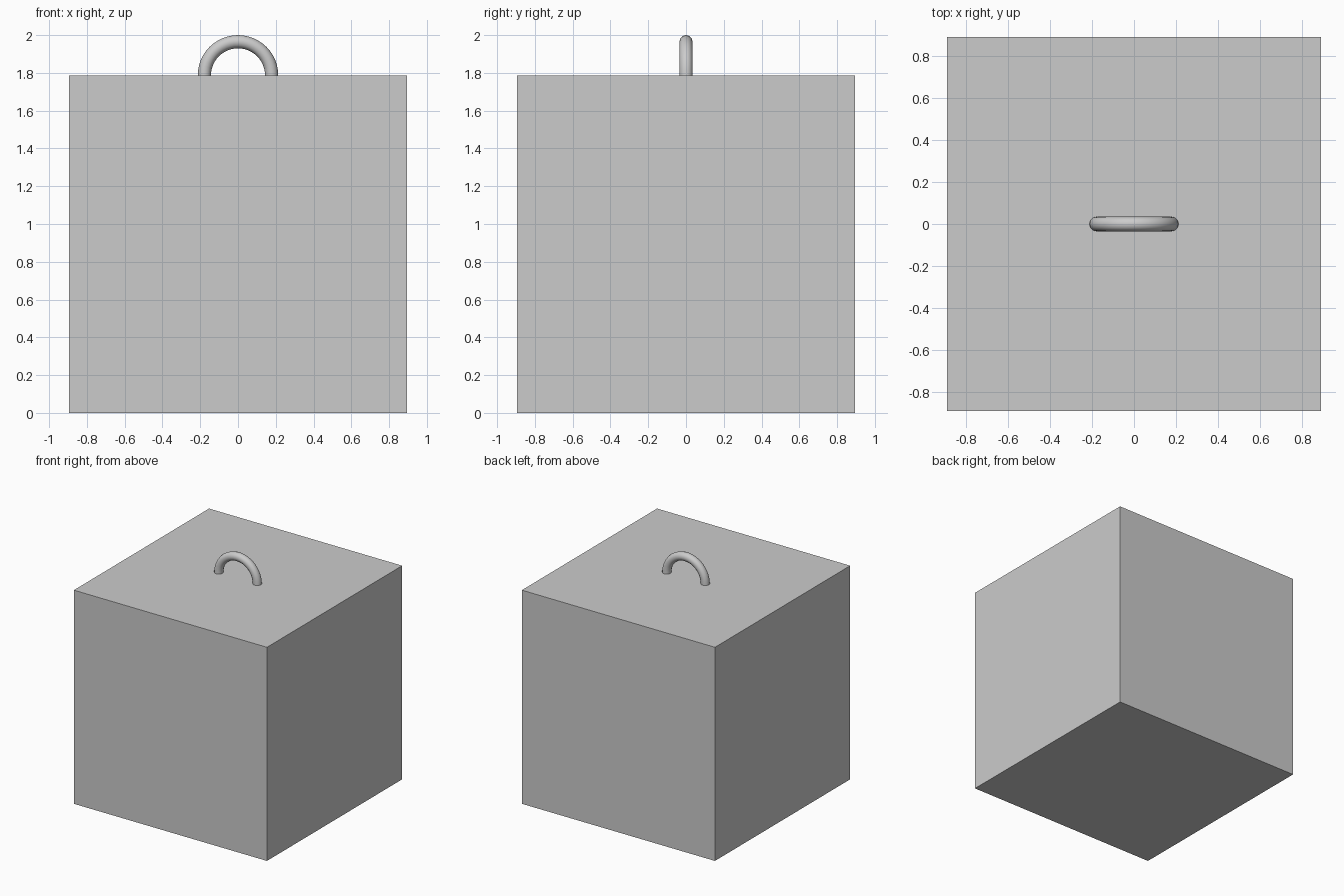
import bpy, bmesh, math
from mathutils import Matrix

if "Cube" in bpy.data.objects:
    bpy.data.objects.remove(bpy.data.objects["Cube"])

SIZE = 1.787            # cube edge length
RING, TUBE = 0.178, 0.035


def finish(bm, name):
    bmesh.ops.recalc_face_normals(bm, faces=bm.faces)
    mesh = bpy.data.meshes.new(name)
    bm.to_mesh(mesh)
    bm.free()
    obj = bpy.data.objects.new(name, mesh)
    bpy.context.collection.objects.link(obj)
    return obj


# Solid cube standing on the ground
bm = bmesh.new()
bmesh.ops.create_cube(bm, size=SIZE, matrix=Matrix.Translation((0, 0, SIZE / 2)))
finish(bm, "block")

# Half-ring handle: a circle swept 180 degrees about the y axis
bm = bmesh.new()
circle = bmesh.ops.create_circle(bm, segments=12, radius=TUBE, cap_ends=False,
                                 matrix=Matrix.Translation((RING, 0, 0)))
edges = list(bm.edges)
bmesh.ops.spin(bm, geom=circle["verts"] + edges, cent=(0, 0, 0), axis=(0, -1, 0),
               angle=math.pi, steps=24, use_duplicate=False)
bmesh.ops.holes_fill(bm, edges=[e for e in bm.edges if e.is_boundary], sides=0)
bmesh.ops.translate(bm, verts=bm.verts, vec=(0, 0, SIZE))
handle = finish(bm, "handle")

# Smooth tube, sharp at the flat ends
bpy.context.view_layer.objects.active = handle
handle.select_set(True)
bpy.ops.object.shade_smooth_by_angle(angle=math.radians(40))
